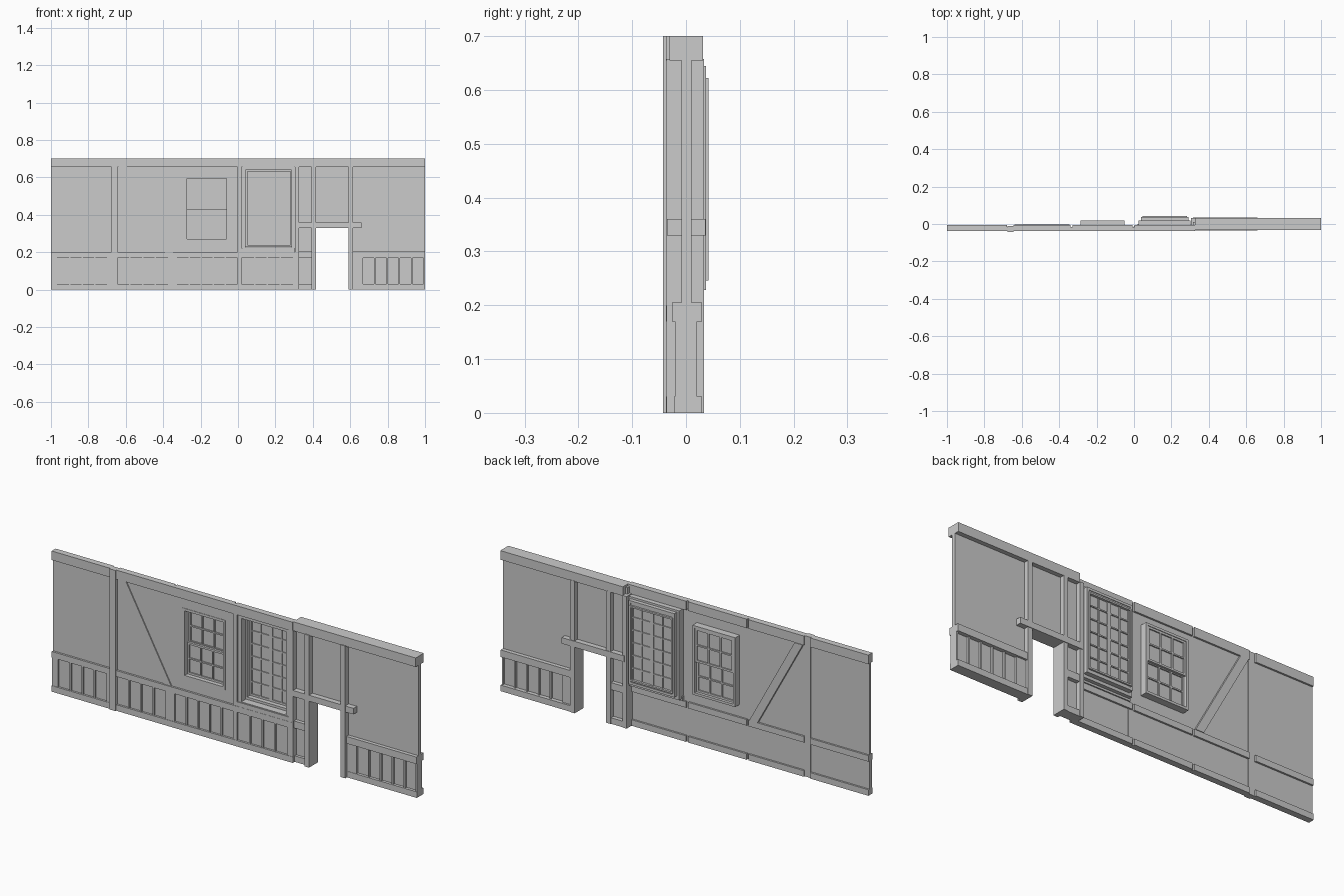
import bpy, bmesh, math

if "Cube" in bpy.data.objects:
    bpy.data.objects.remove(bpy.data.objects["Cube"])


def finish(name, bm):
    bmesh.ops.recalc_face_normals(bm, faces=bm.faces)
    me = bpy.data.meshes.new(name)
    bm.to_mesh(me)
    bm.free()
    ob = bpy.data.objects.new(name, me)
    bpy.context.collection.objects.link(ob)
    return ob


def extrude(bm, depth):
    r = bmesh.ops.extrude_face_region(bm, geom=bm.faces[:])
    vs = [g for g in r["geom"] if isinstance(g, bmesh.types.BMVert)]
    bmesh.ops.translate(bm, verts=vs, vec=(0, depth, 0))


def prism(name, pts, y0, y1):
    """Outline in x-z pushed through y."""
    bm = bmesh.new()
    bm.faces.new([bm.verts.new((x, y0, z)) for x, z in pts])
    extrude(bm, y1 - y0)
    return finish(name, bm)


def box(name, x0, x1, y0, y1, z0, z1):
    return prism(name, [(x0, z0), (x1, z0), (x1, z1), (x0, z1)], y0, y1)


def plate(name, xs, zs, holes, y0, y1):
    """Slab split on a grid, with cells (i, j) left open."""
    bm = bmesh.new()
    v = [[bm.verts.new((x, y0, z)) for z in zs] for x in xs]
    for i in range(len(xs) - 1):
        for j in range(len(zs) - 1):
            if (i, j) not in holes:
                bm.faces.new((v[i][j], v[i + 1][j], v[i + 1][j + 1], v[i][j + 1]))
    loose = [p for p in bm.verts if not p.link_faces]
    bmesh.ops.delete(bm, geom=loose, context='VERTS')
    extrude(bm, y1 - y0)
    bmesh.ops.dissolve_limit(bm, angle_limit=0.01, verts=bm.verts[:], edges=bm.edges[:])
    return finish(name, bm)


def frame(name, x0, x1, z0, z1, t, y0, y1):
    return plate(name, [x0, x0 + t, x1 - t, x1], [z0, z0 + t, z1 - t, z1], {(1, 1)}, y0, y1)


def sash(name, x0, x1, z0, z1, cols, rows, t, bar, y0, y1):
    """Frame with glazing bars and a pane in the middle."""
    def stops(a, b, n):
        step = (b - a - 2 * t + bar) / n
        out = [a]
        for k in range(n):
            s = a + t + k * step
            out += [s, s + step - bar]
        return out + [b]
    holes = {(2 * i + 1, 2 * j + 1) for i in range(cols) for j in range(rows)}
    plate(name, stops(x0, x1, cols), stops(z0, z1, rows), holes, y0, y1)
    m = (y0 + y1) / 2
    box(name + "_glass", x0 + t / 2, x1 - t / 2, m - 0.001, m + 0.001, z0 + t / 2, z1 - t / 2)


def dividers(name, x0, x1, n, y0, y1, w=0.008):
    """Thin wainscot strips between n panels."""
    for k in range(1, n):
        c = x0 + (x1 - x0) * k / n
        box(f"{name}_{k}", c - w / 2, c + w / 2, y0, y1, 0.03, 0.17)


# Left wall with two window openings
plate("left_wall", [-1, -0.28, -0.055, 0.035, 0.295, 0.32],
      [0.005, 0.215, 0.265, 0.60, 0.645, 0.69],
      {(1, 2), (3, 1), (3, 2), (3, 3)}, -0.027, -0.015)

# Left rails: front faces, then split rear battens
RAILS = {"bottom": (0, 0.03), "middle": (0.17, 0.20), "top": (0.655, 0.70)}
for n, (z0, z1) in RAILS.items():
    for k, (a, b) in enumerate([(-1, -0.675), (-0.645, 0.325)]):
        box(f"left_{n}_rail_{k}", a, b, -0.037, -0.015, z0, z1)
    for k, (a, b) in enumerate([(-1, -0.68), (-0.645, -0.34), (-0.33, -0.008), (0.004, 0.325)]):
        box(f"left_{n}_batten_{k}", a, b, -0.016, -0.006, z0, z1)

# Left posts and diagonal brace
box("left_main_post", -0.677, -0.645, -0.043, -0.012, 0, 0.70)
box("window_post", -0.004, 0.02, -0.0355, -0.014, 0.0, 0.66)
prism("diagonal_brace", [(-0.39, 0.2), (-0.345, 0.2), (-0.595, 0.655), (-0.64, 0.655)],
      -0.032, -0.003)

# Left wainscot stiles and dividers
for k, (a, b) in enumerate([(-1, -0.967), (-0.70, -0.677), (-0.375, -0.325), (0.295, 0.32)]):
    box(f"left_stile_{k}", a, b, -0.035, -0.02, 0.03, 0.17)
for k, (a, b, n) in enumerate([(-0.967, -0.70, 4), (-0.645, -0.375, 4),
                               (-0.325, -0.004, 5), (0.02, 0.295, 4)]):
    dividers(f"left_divider_{k}", a, b, n, -0.035, -0.02)

# Small double-sash window
frame("small_window_frame", -0.285, -0.05, 0.26, 0.605, 0.012, -0.029, 0.02)
sash("small_window_lower_sash", -0.273, -0.062, 0.272, 0.43, 3, 2, 0.01, 0.007, -0.008, 0.006)
sash("small_window_upper_sash", -0.273, -0.062, 0.425, 0.593, 3, 2, 0.01, 0.007, 0.003, 0.017)

# Tall casement window in its deep box
frame("tall_window_box", 0.025, 0.302, 0.21, 0.655, 0.015, -0.031, 0.018)
frame("tall_window_inner_frame", 0.038, 0.292, 0.228, 0.645, 0.012, 0.0, 0.037)
for k, (a, b) in enumerate([(0.05, 0.165), (0.165, 0.28)]):
    sash(f"tall_window_casement_{k}", a, b, 0.24, 0.633, 2, 6, 0.01, 0.006, 0.022, 0.034)
frame("tall_window_trim", 0.046, 0.284, 0.246, 0.622, 0.008, 0.03, 0.042)
box("tall_window_sill", 0.02, 0.302, -0.036, 0.0, 0.20, 0.222)

# Right wall around the doorway
plate("right_wall", [0.315, 0.405, 0.60, 1.0], [0.01, 0.345, 0.69], {(1, 0)}, -0.008, 0.01)

# Right beams, lintel and posts
box("right_top_beam", 0.325, 1, -0.031, 0.032, 0.655, 0.70)
box("door_lintel", 0.315, 0.66, -0.035, 0.036, 0.33, 0.36)
for n, a, b in [("corner_post", 0.304, 0.327), ("door_post_left", 0.392, 0.416),
                ("door_post_right", 0.59, 0.615)]:
    box(n, a, b, -0.036, 0.033, 0, 0.658)

# Right rails and wainscot on both faces
for k, (a, b) in enumerate([(0.327, 0.392), (0.615, 1)]):
    box(f"right_middle_rail_{k}", a, b, -0.026, 0.030, 0.17, 0.205)
    box(f"right_bottom_rail_{k}", a, b, -0.022, 0.030, 0, 0.03)
for side, y0, y1 in [("front", -0.02, -0.005), ("back", 0.005, 0.02)]:
    box(f"right_stile_{side}", 0.615, 0.667, y0, y1, 0.03, 0.17)
    box(f"right_end_stile_{side}", 0.992, 1.0, y0, y1, 0.03, 0.17)
    dividers(f"right_divider_{side}", 0.667, 0.994, 5, y0, y1)
